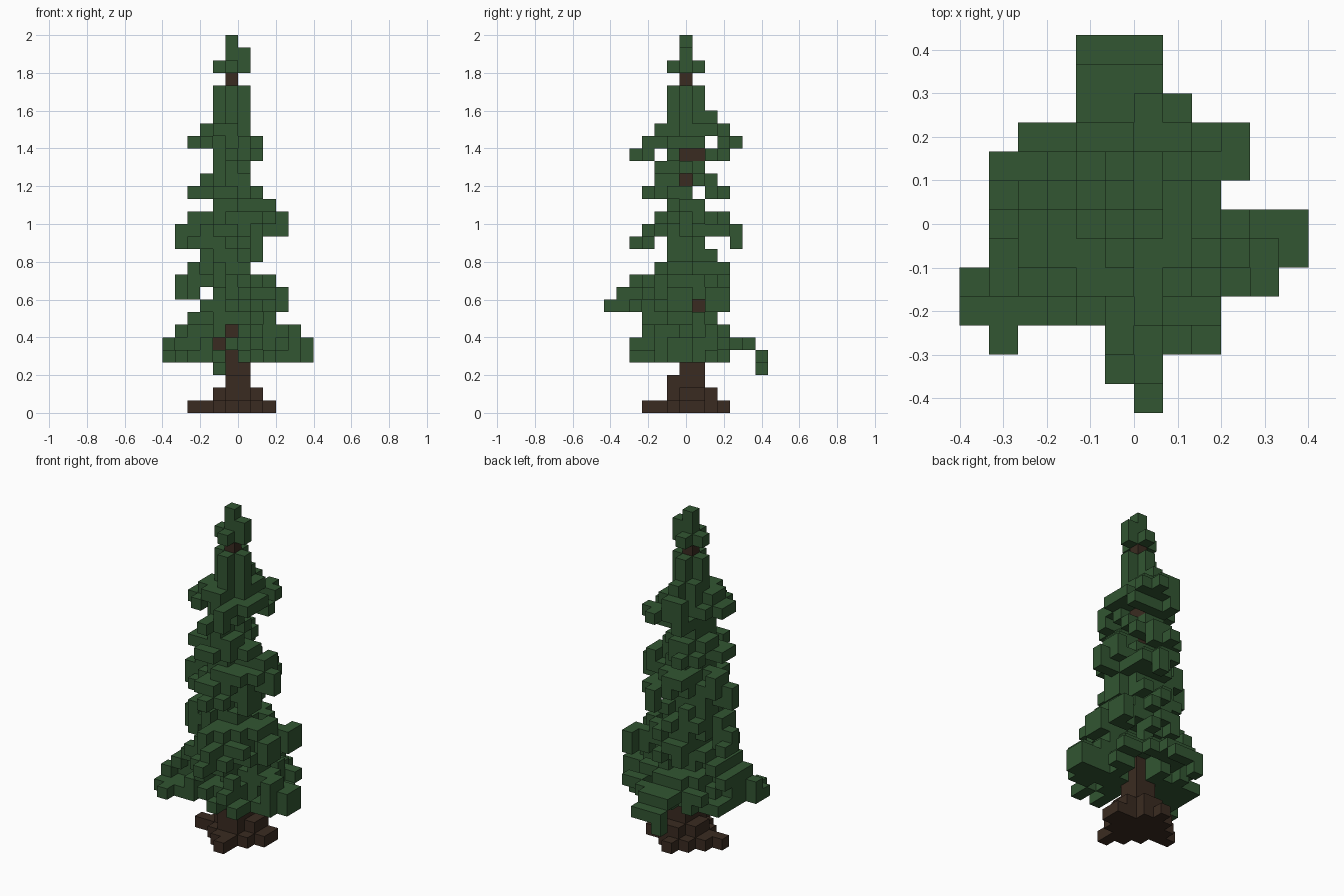
import bpy, bmesh, random
from mathutils import Vector

cube = bpy.data.objects.get("Cube")
if cube:
    bpy.data.objects.remove(cube)

rng = random.Random(7)
UNIT = 1 / 15          # edge length of one block
BASE = 4               # first full foliage layer

# Foliage reach per layer from bottom to top: x min, x max, y min, y max
REACH = [
    (-6, 5, -4, 3), (-6, 5, -4, 5), (-5, 4, -3, 3), (-4, 2, -3, 2),
    (-3, 3, -6, 3), (-5, 3, -5, 3), (-5, 2, -4, 3), (-4, 0, -2, 3),
    (-3, 1, -1, 2), (-5, 1, -4, 4), (-5, 3, -3, 4), (-4, 3, -2, 3),
    (-2, 2, -1, 1), (-4, 1, -3, 3), (-3, 0, -2, 2), (-2, 0, -2, 1),
    (-2, 1, -4, 3), (-4, 1, -3, 4), (-3, 0, -2, 3), (-2, 0, -1, 2),
    (-2, 0, -1, 1), (-2, 0, -1, 1), None, (-2, 0, -1, 1),
    (-1, 0, 0, 0), (-1, -1, 0, 0)]

# Overall footprint: x span of each y row
ROWS = [(0, 0), (-1, 0), (-2, 2), (-6, 2), (-6, 4), (-5, 5), (-5, 5),
        (-5, 2), (-5, 3), (-4, 3), (-2, 1), (-2, 0), (-2, 0)]
FOOT = {(x, y) for y, (a, b) in enumerate(ROWS, -6) for x in range(a, b + 1)}
FOOT.add((-5, -4))


def is_gap(x, y, z):
    """Openings between the branches, some of which show the wood."""
    through = (z, x) == (9, -3) or (z, y) in {(13, -2), (13, 2), (13, 3),
                                              (17, 1), (20, -2), (21, 2)}
    side = x >= 0 and (z, y) in {(18, 0), (20, 0), (20, 1), (8, 1)}
    front = y < 0 and (z, x) in {(4, -1), (6, -1), (5, -2)}
    under = z <= 5 and x in (0, 1) and 1 <= y <= 3
    return through or side or front or under


def inside(x, y, z):
    box = REACH[z - BASE]
    if not box or (x, y) not in FOOT or is_gap(x, y, z):
        return False
    # the upper tree is also slim across its diagonals
    a, b = x + 0.5 + y, y - x - 0.5
    slim = a >= -4.6 - 0.7 * max(0, 10 - z)
    if z >= 10:
        slim = slim and a <= 4.9 and -3.6 <= b <= 5.2
    return slim and box[0] <= x <= box[1] and box[2] <= y <= box[3]


def around(x, y, z):
    return {(x - 1, y, z), (x + 1, y, z), (x, y - 1, z),
            (x, y + 1, z), (x, y, z - 1), (x, y, z + 1)}


def branch(cells, tip, z):
    """Stepped arm from the trunk to a tip cell."""
    x, y = -1, 0
    while (x, y) != tip:
        dx, dy = tip[0] - x, tip[1] - y
        if abs(dx) >= abs(dy):
            x += 1 if dx > 0 else -1
        else:
            y += 1 if dy > 0 else -1
        if inside(x, y, z):
            cells.add((x, y, z))


# Trunk and short wooden stubs
wood = {(-1, 0, z) for z in range(27)}
wood |= {(x, y, z) for x in (-1, 0) for y in (0, 1) for z in range(6)}
wood |= {(-1, -1, 2), (0, -1, 2), (-1, 1, 20), (-1, 1, 8), (-2, 0, 5)}

# Root flare with spreading roots
for x in range(-3, 3):
    for y in range(-2, 4):
        spread = abs(x + 0.5) + abs(y - 0.3)
        if spread < 2.9:
            wood.add((x, y, 0))
        if spread < 2.4 and -2 <= x <= 1 and -1 <= y <= 2:
            wood.add((x, y, 1))
wood |= {(-4, 0, 0), (-3, 0, 0), (-3, 1, 0), (-1, 3, 0), (-2, 2, 0),
         (2, 1, 0), (2, 0, 0), (0, -3, 0), (0, -2, 0)}

# Ragged foliage layers with arms out to the reach of each layer
leaves = set()
for z, box in enumerate(REACH, BASE):
    if not box:
        continue
    x0, x1, y0, y1 = box
    choices = 1 if z >= 23 else 3
    for x in range(x0, x1 + 1):
        for y in range(y0, y1 + 1):
            dx, dy = x + 1, y
            rx = x1 + 1.5 if dx > 0 else -x0 - 0.5
            ry = y1 + 0.5 if dy > 0 else 0.5 - y0
            d = (abs(dx) / rx) ** 1.5 + (abs(dy) / ry) ** 1.5
            if inside(x, y, z) and (d < 0.55 or d < 1.05 and rng.random() < 0.4):
                leaves.add((x, y, z))
    for edge in (x0, x1):
        rows = [y for y in range(y0, y1 + 1) if inside(edge, y, z)]
        if rows:
            rows.sort(key=abs)
            branch(leaves, (edge, rng.choice(rows[:choices])), z)
    for edge in (y0, y1):
        cols = [x for x in range(x0, x1 + 1) if inside(x, edge, z)]
        if cols:
            cols.sort(key=lambda x: abs(x + 0.7))
            branch(leaves, (rng.choice(cols[:choices]), edge), z)

# Large boughs: one drooping to the right, others reaching diagonally back
for x, y, z in [(-6, -3, 4), (-6, -2, 5), (-5, -2, 6), (-4, -2, 7), (-3, -1, 8),
                (3, 3, 8), (3, 3, 9), (3, 1, 14), (1, 3, 21)]:
    branch(leaves, (x, y), z)

# Outer twigs that complete the skirt, and the drooping back tip
covered = {(x, y) for x, y, z in leaves}
for x, y in sorted(FOOT - covered, key=lambda c: abs(c[0]) + abs(c[1])):
    options = [z for z in range(BASE, 22) if inside(x, y, z)]
    if options:
        near = [z for z in options if around(x, y, z) & leaves]
        leaves.add((x, y, (near or options)[0]))
leaves |= {(x, 6, 4) for x in (-2, -1, 0)} | {(x, 5, 5) for x in (-2, -1, 0)}
leaves |= {(-2, 6, 3), (2, 1, 4), (2, 1, 5)}
leaves -= wood
leaves = {c for c in leaves if around(*c) & (leaves | wood)}
solid = wood | leaves


def make_material(name, colour):
    mat = bpy.data.materials.new(name)
    mat.use_nodes = True
    mat.diffuse_color = colour
    bsdf = next(n for n in mat.node_tree.nodes if n.type == 'BSDF_PRINCIPLED')
    bsdf.inputs["Base Color"].default_value = colour
    bsdf.inputs["Roughness"].default_value = 0.9
    return mat


def make_blocks(name, cells, mat):
    """Join blocks into one mesh made of their exposed faces only."""
    bm = bmesh.new()
    corners = {}

    def corner(p):
        key = tuple(round(c * 2) for c in p)
        if key not in corners:
            corners[key] = bm.verts.new(p * UNIT)
        return corners[key]

    for cell in sorted(cells):
        centre = Vector(cell) + Vector((0.5, 0, 0.5))
        for axis in range(3):
            for sign in (-1, 1):
                normal = Vector((0, 0, 0))
                normal[axis] = sign
                if tuple(int(a + b) for a, b in zip(cell, normal)) in solid:
                    continue
                u = Vector((0, 0, 0))
                u[(axis + 1) % 3] = 1
                v = normal.cross(u)
                bm.faces.new([corner(centre + (normal + u * a + v * b) / 2)
                              for a, b in ((-1, -1), (1, -1), (1, 1), (-1, 1))])
    mesh = bpy.data.meshes.new(name)
    bm.to_mesh(mesh)
    bm.free()
    mesh.materials.append(mat)
    obj = bpy.data.objects.new(name, mesh)
    bpy.context.collection.objects.link(obj)


make_blocks("trunk", wood, make_material("bark brown", (0.042, 0.024, 0.015, 1)))
make_blocks("foliage", leaves, make_material("needle green", (0.032, 0.092, 0.032, 1)))
